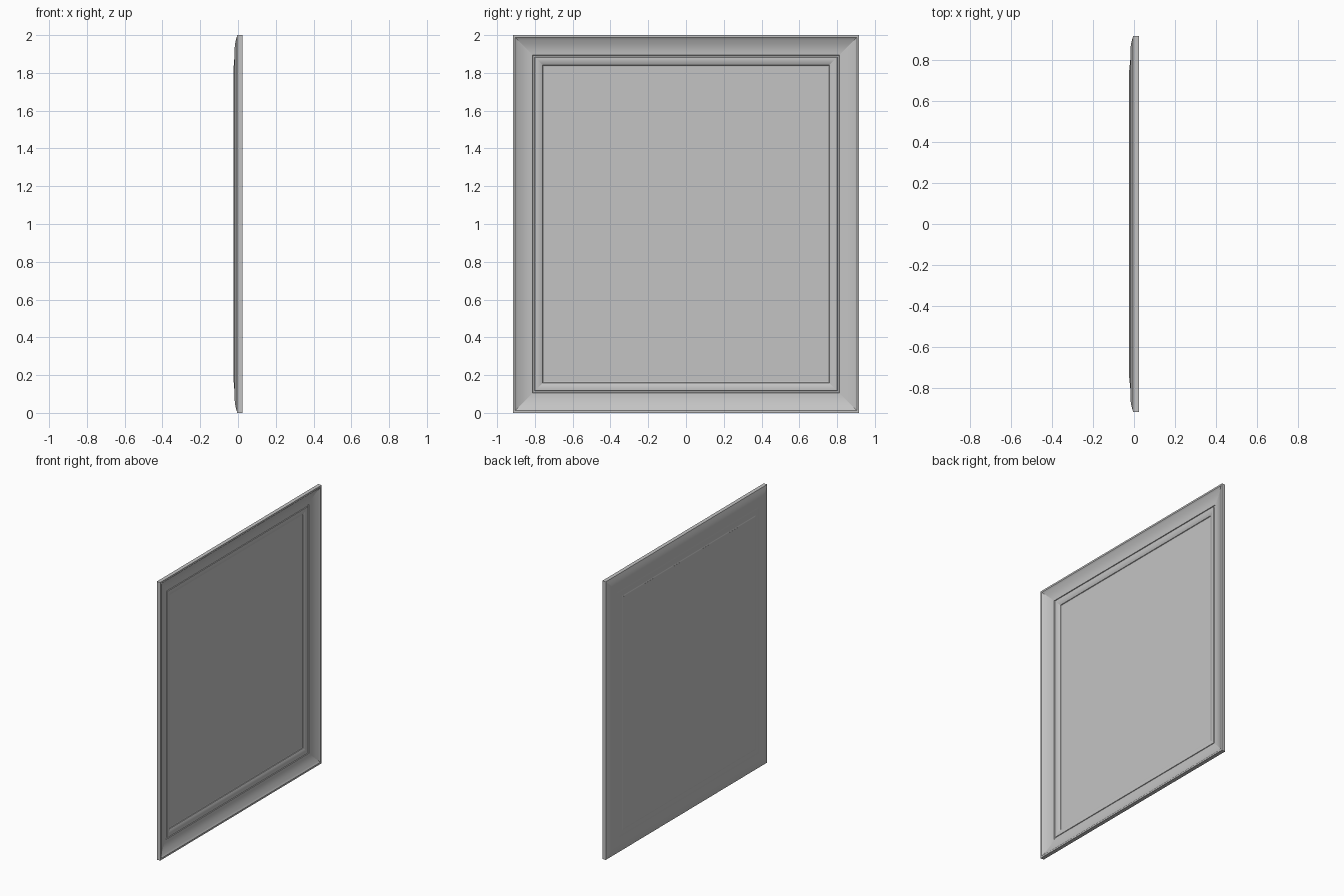
import bpy, bmesh, math

default = bpy.data.objects.get("Cube")
if default:
    bpy.data.objects.remove(default, do_unlink=True)

HALF_W, HALF_H, MID_Z = 0.917, 1.0, 1.0

grey = bpy.data.materials.new("plain_grey")
colour = (0.55, 0.55, 0.55, 1)
grey.diffuse_color = colour
grey.use_nodes = True
grey.node_tree.nodes["Principled BSDF"].inputs["Base Color"].default_value = colour


def arc(start, end, bulge, steps=8):
    """Curved run of (inset, x) points; bulge pushes its middle along x."""
    return [(start[0] + (end[0] - start[0]) * i / steps,
             start[1] + (end[1] - start[1]) * i / steps
             + bulge * math.sin(math.pi * i / steps))
            for i in range(steps + 1)]


def finish(name, bm):
    bmesh.ops.recalc_face_normals(bm, faces=bm.faces)
    for face in bm.faces:
        face.smooth = True
    mesh = bpy.data.meshes.new(name)
    bm.to_mesh(mesh)
    bm.free()
    mesh.materials.append(grey)
    obj = bpy.data.objects.new(name, mesh)
    bpy.context.collection.objects.link(obj)
    bpy.ops.object.select_all(action='DESELECT')
    obj.select_set(True)
    bpy.context.view_layer.objects.active = obj
    bpy.ops.object.shade_smooth_by_angle(angle=math.radians(30))
    return obj


def mitred_frame(name, profile):
    """Run a closed (inset, x) profile round the rectangle with mitred corners."""
    bm = bmesh.new()
    rings = []
    for inset, x in profile:
        w, h = HALF_W - inset, HALF_H - inset
        rings.append([bm.verts.new((x, sy * w, MID_Z + sz * h))
                      for sy, sz in ((-1, -1), (1, -1), (1, 1), (-1, 1))])
    for i, ring in enumerate(rings):
        after = rings[(i + 1) % len(rings)]
        for k in range(4):
            n = (k + 1) % 4
            bm.faces.new((ring[k], ring[n], after[n], after[k]))
            # crisp mitre line
            bm.edges.get((ring[k], after[k])).smooth = False
    return finish(name, bm)


# Moulding: rim and dished face, small step, inner bead
front = [(0, 0.0235), (0.012, 0.0235)]
front += arc((0.015, 0.021), (0.105, -0.004), -0.006)
front += [(0.107, -0.009), (0.116, -0.009)]
front += arc((0.118, -0.005), (0.158, -0.013), 0.003)
front += [(0.160, -0.017), (0.168, -0.019)]
# Rear: inner slope, step and rounded outer edge
back = [(0.168, -0.0235), (0.160, -0.0225)]
back += arc((0.156, -0.021), (0.116, -0.018), -0.001, 4)
back += [(0.107, -0.0165)]
back += arc((0.105, -0.0165), (0, -0.004), -0.006)
mitred_frame("frame_moulding", front + back)

# Flat centre panel
bm = bmesh.new()
bmesh.ops.create_cube(bm, size=1)
for v in bm.verts:
    v.co = (-0.021 + v.co.x * 0.005,
            v.co.y * 2 * (HALF_W - 0.166),
            MID_Z + v.co.z * 2 * (HALF_H - 0.166))
finish("centre_panel", bm)
